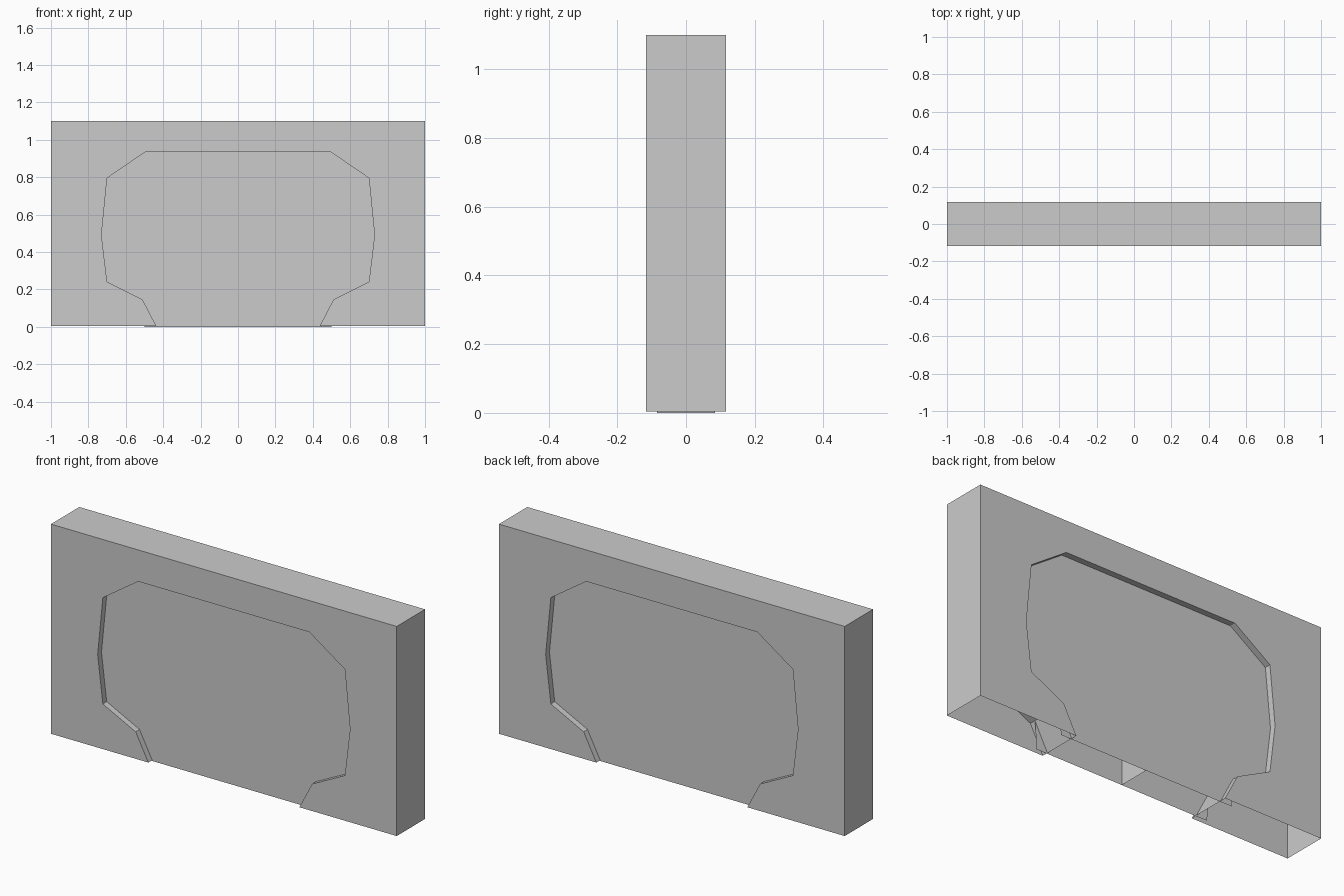
import bpy, bmesh

if "Cube" in bpy.data.objects:
    bpy.data.objects.remove(bpy.data.objects["Cube"])

D = 0.117        # half thickness of the wall
P = 0.085        # half thickness of the recessed panel
TOP = 1.1
LIFT = 0.004     # wall stops a hair above the panel's foot

# Right half of the arched opening, from the foot to the crown
ARCH = [(0.437, LIFT), (0.51, 0.145), (0.70, 0.24),
        (0.73, 0.49), (0.70, 0.795), (0.495, 0.935)]


def mirrored(half):
    return half + [(-x, z) for x, z in reversed(half)]


def make_object(name, bm):
    mesh = bpy.data.meshes.new(name)
    bm.to_mesh(mesh)
    bm.free()
    obj = bpy.data.objects.new(name, mesh)
    bpy.context.collection.objects.link(obj)
    return obj


def slab(bm, outline, half, is_open, sides=True):
    """Front and back faces joined by side faces, skipping the open edges.
    The outline runs counter-clockwise as seen from the front."""
    front = [bm.verts.new((x, -half, z)) for x, z in outline]
    back = [bm.verts.new((x, half, z)) for x, z in outline]
    bm.faces.new(front)
    bm.faces.new(back[::-1])
    n = len(outline)
    for i in range(n):
        j = (i + 1) % n
        if sides and not is_open(outline[i], outline[j]):
            bm.faces.new((front[i], back[i], back[j], front[j]))


def on_ground(a, b):
    return max(a[1], b[1]) < 0.01


# Hollow wall, open underneath, with the arch cut through it
bm = bmesh.new()
opening = mirrored(ARCH)
outline = [(1, LIFT), (1, TOP), (-1, TOP), (-1, LIFT)] + opening[::-1]
slab(bm, outline, D, on_ground)
make_object("arched_wall", bm)

# Recessed panel on both faces of the opening, its foot a little wider
bm = bmesh.new()
slab(bm, mirrored([(0.5, 0.0)] + ARCH[1:]), P, on_ground, sides=False)
make_object("recessed_panel", bm)

# Upright divider between the two panel faces
bm = bmesh.new()
bm.faces.new([bm.verts.new((0, y, z))
              for y, z in ((-P, 0), (P, 0), (P, 0.935), (-P, 0.935))])
make_object("centre_divider", bm)
